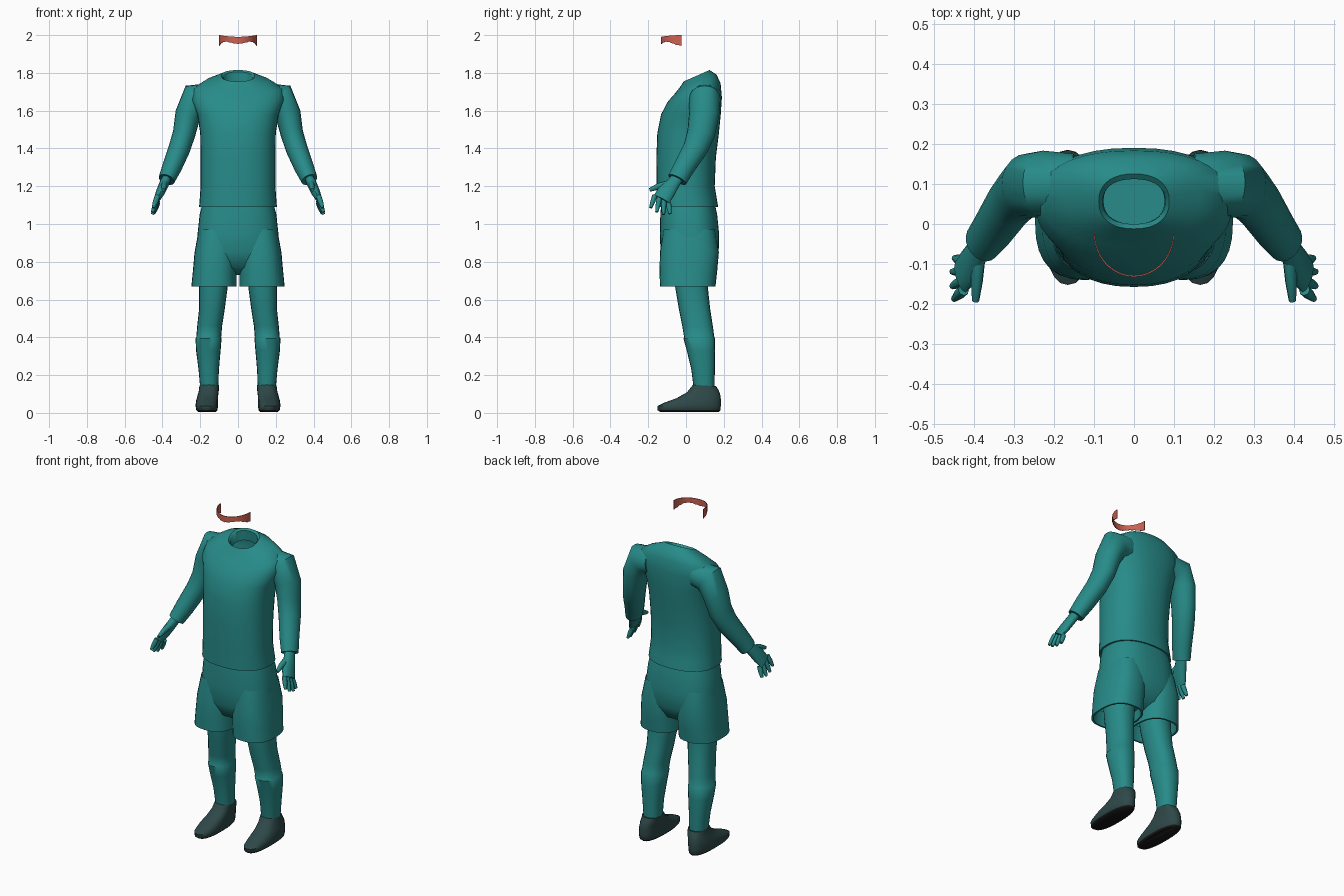
import bpy, bmesh, math
from mathutils import Vector

if "Cube" in bpy.data.objects:
    bpy.data.objects.remove(bpy.data.objects["Cube"], do_unlink=True)


def material(name, rgb):
    mat = bpy.data.materials.new(name)
    mat.use_nodes = True
    color = (*rgb, 1)
    mat.diffuse_color = color
    mat.node_tree.nodes["Principled BSDF"].inputs["Base Color"].default_value = color
    return mat


TEAL = material("teal cloth", (.02, .26, .25))
SHOE = material("dark shoe", (.028, .065, .065))
SOLE = material("black sole", (.008, .008, .008))
CORAL = material("coral band", (.6, .12, .085))


def finish(name, bm, mats, angle=50):
    bmesh.ops.recalc_face_normals(bm, faces=bm.faces[:])
    mesh = bpy.data.meshes.new(name)
    bm.to_mesh(mesh)
    bm.free()
    for mat in mats:
        mesh.materials.append(mat)
    obj = bpy.data.objects.new(name, mesh)
    bpy.context.collection.objects.link(obj)
    bpy.ops.object.select_all(action='DESELECT')
    obj.select_set(True)
    bpy.context.view_layer.objects.active = obj
    bpy.ops.object.shade_smooth_by_angle(angle=math.radians(angle))
    return obj


def skin(bm, rings, cap_start=False, cap_end=False):
    """Join rings of points into a tube."""
    loops = [[bm.verts.new(p) for p in ring] for ring in rings]
    n = len(loops[0])
    for a, b in zip(loops, loops[1:]):
        for i in range(n):
            j = (i + 1) % n
            bm.faces.new((a[i], a[j], b[j], b[i]))
    if cap_start:
        bm.faces.new(loops[0])
    if cap_end:
        bm.faces.new(loops[-1])


def unit_ring(n, power):
    """Superellipse points in a unit square."""
    for i in range(n):
        t = math.tau * i / n
        c, s = math.cos(t), math.sin(t)
        yield (math.copysign(abs(c) ** (2 / power), c),
               math.copysign(abs(s) ** (2 / power), s))


def stack(name, levels, mats=(TEAL,), side=1, power=2.3, n=28, caps=(False, False)):
    """Level: height, centre x, half width, front y, back y, optional rise to the back."""
    rings = []
    for z, cx, hw, front, back, *rise in levels:
        tilt = rise[0] if rise else 0
        mid, hd = (front + back) / 2, (back - front) / 2
        rings.append([(side * (cx + hw * u), mid + hd * v, z + tilt * v)
                      for u, v in unit_ring(n, power)])
    bm = bmesh.new()
    skin(bm, rings, *caps)
    return finish(name, bm, mats)


def limb(bm, path, side, n=16):
    """Path point: x, y, z, radius across, radius front to back."""
    pts = [Vector(p[:3]) for p in path]
    rings = []
    for i, p in enumerate(path):
        d = (pts[min(i + 1, len(pts) - 1)] - pts[max(i - 1, 0)]).normalized()
        a = d.cross(Vector((0, 1, 0))).normalized()
        b = a.cross(d)
        ring = [pts[i] + a * u * p[3] + b * v * p[4] for u, v in unit_ring(n, 2)]
        rings.append([(side * q.x, q.y, q.z) for q in ring])
    skin(bm, rings, True, True)


# Shirt body, with turned-in hem and open collar
stack("shirt", [
    (1.13, 0, .185, -.14, .15),
    (1.09, 0, .195, -.147, .162),
    (1.09, 0, .206, -.155, .17),
    (1.14, 0, .202, -.155, .162),
    (1.2, 0, .198, -.155, .152),
    (1.35, 0, .198, -.157, .158),
    (1.48, 0, .2, -.152, .174),
    (1.58, 0, .215, -.132, .184),
    (1.66, 0, .245, -.095, .19, .01),
    (1.72, 0, .235, -.055, .183, .025),
    (1.76, 0, .165, -.028, .162, .03),
    (1.785, 0, .088, -.012, .125, .03),
    (1.775, 0, .078, 0, .112, .03),
    (1.72, 0, .076, 0, .115, .025),
], n=36)

# Shorts: hips, later joined by a flared tube for each leg
stack("shorts_hips", [
    (1.12, 0, .185, -.13, .15),
    (1.05, 0, .203, -.136, .165),
    (.95, 0, .214, -.138, .175),
    (.85, 0, .222, -.135, .173),
    (.77, 0, .21, -.1, .13),
    (.73, 0, .15, -.03, .06),
], power=2.5, n=36, caps=(True, True))

for label, side in (("left", 1), ("right", -1)):
    stack(label + "_shorts_leg", [
        (.97, .11, .098, -.12, .155),
        (.85, .118, .112, -.138, .174),
        (.75, .123, .116, -.14, .165),
        (.67, .127, .12, -.138, .156),
        (.67, .127, .11, -.128, .146),
        (.76, .125, .105, -.12, .14),
    ], side=side, power=2.5)

    # Bare thigh and knee, then a sock with a slight top edge
    stack(label + "_leg", [
        (.85, .12, .09, -.07, .12),
        (.67, .13, .076, -.058, .115),
        (.55, .138, .068, -.038, .128),
        (.46, .15, .066, -.02, .142),
        (.4, .155, .066, -.01, .15),
        (.395, .156, .069, -.014, .153),
        (.33, .157, .065, .004, .154),
        (.23, .155, .054, .028, .153),
        (.12, .152, .047, .042, .15),
    ], side=side, n=20, caps=(True, True))

    # Shoe, its underside coloured as sole
    shoe = stack(label + "_shoe", [
        (.004, .163, .046, -.135, .172),
        (.014, .165, .056, -.15, .182),
        (.04, .165, .06, -.152, .185, .004),
        (.064, .164, .058, -.12, .184, .012),
        (.09, .16, .055, -.05, .18, .012),
        (.115, .155, .053, .005, .172, .006),
        (.145, .152, .052, .037, .16, -.004),
        (.14, .152, .046, .045, .152),
    ], (SHOE, SOLE), side, 2.4, 24, (True, True))
    for face in shoe.data.polygons:
        if face.center.z < .012:
            face.material_index = 1

    # Sleeve bending forward at the elbow
    bm = bmesh.new()
    limb(bm, [
        (.15, .1, 1.67, .075, .075),
        (.225, .1, 1.665, .085, .083),
        (.265, .096, 1.58, .068, .08),
        (.285, .08, 1.48, .06, .074),
        (.31, .05, 1.4, .058, .066),
        (.35, -.01, 1.3, .052, .057),
        (.378, -.046, 1.235, .044, .053),
        (.378, -.046, 1.235, .03, .036),
    ], side, 20)
    finish(label + "_sleeve", bm, [TEAL])

    # Hand: palm, four fingers fanned front to back, and thumb
    bm = bmesh.new()
    limb(bm, [
        (.37, -.035, 1.26, .025, .032),
        (.39, -.068, 1.215, .026, .036),
        (.41, -.105, 1.17, .024, .048),
        (.43, -.13, 1.13, .017, .046),
    ], side, 12)
    for k, reach in enumerate((.85, 1, 1, .8)):
        base = Vector((.425, -.165 + .024 * k, 1.15 - .012 * k))
        tip = base + Vector((.028, -.026 + .012 * k, -.075)) * reach
        mid = (base + tip) / 2
        limb(bm, [(*base, .014, .014), (*mid, .014, .013), (*tip, .008, .008)], side, 8)
    limb(bm, [
        (.388, -.085, 1.215, .018, .02),
        (.392, -.145, 1.2, .015, .017),
        (.395, -.192, 1.18, .009, .01),
    ], side, 8)
    finish(label + "_hand", bm, [TEAL])

# Thin curved band floating at the brow, with a ragged lower edge
bm = bmesh.new()
rows = []
steps = 24
for i in range(steps + 1):
    t = math.pi * (i / steps - .5)
    x, y = .1 * math.sin(t), -.025 - .107 * math.cos(t)
    low = 1.953 + .012 * math.sin(2 * t) ** 2 - .01 * abs(math.sin(t)) ** 6
    low += .003 * (i % 2)
    high = 1.991 + .009 * math.sin(t) ** 2
    rows.append([bm.verts.new((x * s, y * s, z))
                 for s, z in ((1, low), (1, high), (.97, high), (.97, low))])
for a, b in zip(rows, rows[1:]):
    for k in range(4):
        m = (k + 1) % 4
        bm.faces.new((a[k], a[m], b[m], b[k]))
bm.faces.new(rows[0])
bm.faces.new(rows[-1])
finish("brow_band", bm, [CORAL], 35)
